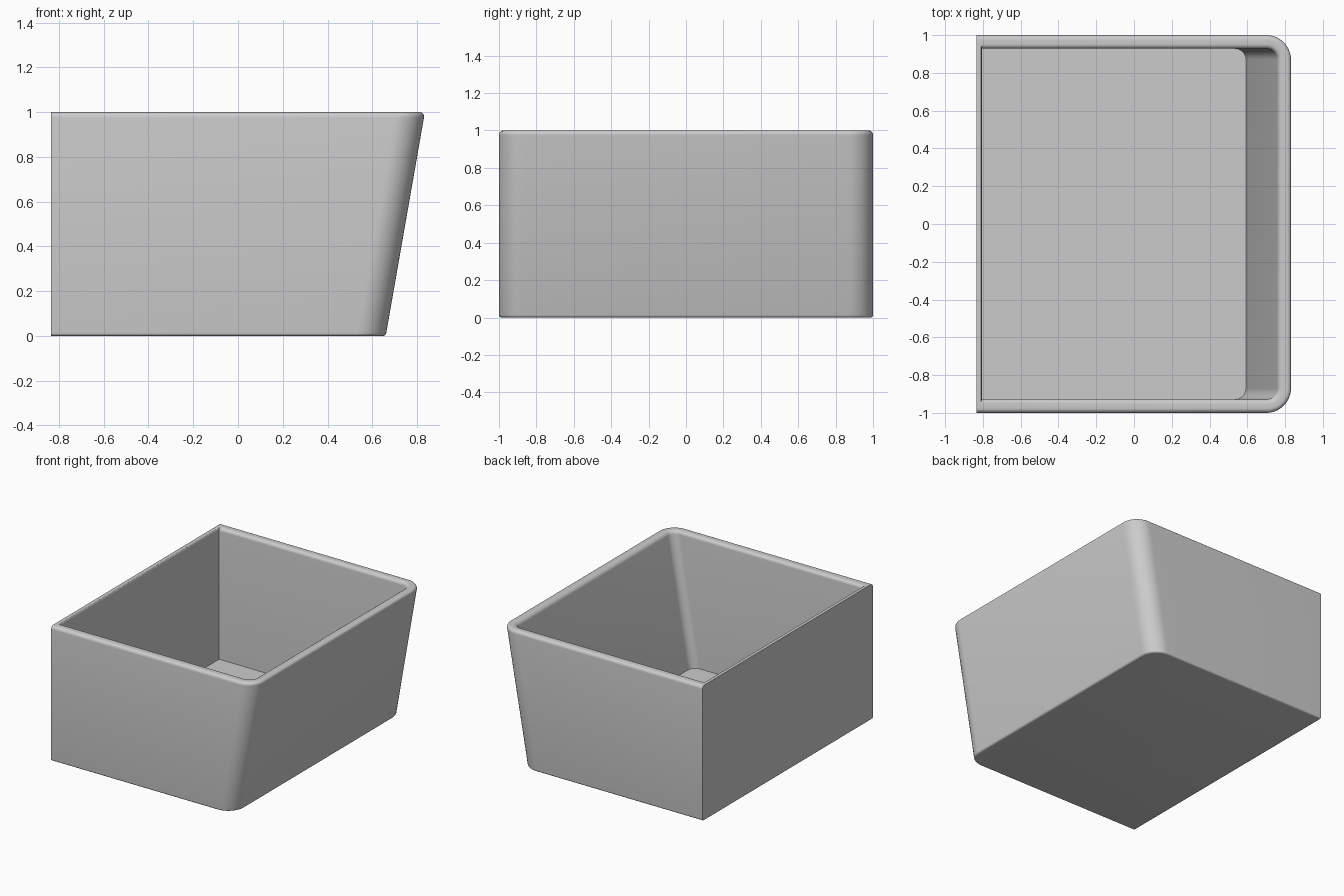
import bpy, bmesh
from math import sin, cos, pi, radians

cube = bpy.data.objects.get("Cube")
if cube:
    bpy.data.objects.remove(cube)

BACK, FRONT, HALF = -0.835, 0.835, 1.0
SLOPE = 0.175          # lean of the front wall
WALL, BACK_WALL = 0.072, 0.03
RADIUS, STEPS = 0.13, 12
FLOOR = 0.025


def material(name, value):
    mat = bpy.data.materials.new(name)
    mat.use_nodes = True
    colour = (value, value, value, 1)
    mat.diffuse_color = colour
    mat.node_tree.nodes["Principled BSDF"].inputs["Base Color"].default_value = colour
    return mat


def outline(z, inset, back_inset):
    """Square back corners, rounded front corners, leaning with height."""
    front = FRONT - SLOPE * (1 - z) - inset
    half, r, back = HALF - inset, RADIUS - inset, BACK + back_inset
    pts = [(back, -half, z)]
    for side in (-1, 1):
        for i in range(STEPS + 1):
            t = i / STEPS * pi / 2
            a = t - pi / 2 if side < 0 else t
            pts.append((front - r + r * cos(a), side * (half - r) + r * sin(a), z))
    pts.append((back, half, z))
    return pts


def fillet(r, n=6):
    """Quarter circle as (inset, drop) pairs, from the wall to the edge."""
    return [(r * (1 - cos(i / n * pi / 2)), r * (1 - sin(i / n * pi / 2)))
            for i in range(n + 1)]


# Section through the wall: height, wall inset, back wall inset
section = [(drop, inset, 0) for inset, drop in reversed(fillet(0.013))]
section += [(1 - drop, inset, 0) for inset, drop in fillet(0.025)]
inner = list(zip(reversed(fillet(0.025)), reversed(fillet(0.008))))
section += [(1 - side[1], WALL - side[0], BACK_WALL - back[0]) for side, back in inner]
section.append((FLOOR, WALL, BACK_WALL))

# Bin shell, skinned from rings
bm = bmesh.new()
rings = [[bm.verts.new(p) for p in outline(*s)] for s in section]
for low, high in zip(rings, rings[1:]):
    for i in range(len(low)):
        j = (i + 1) % len(low)
        bm.faces.new((low[i], low[j], high[j], high[i]))
bm.faces.new(reversed(rings[0]))
bm.faces.new(rings[-1])
bmesh.ops.recalc_face_normals(bm, faces=bm.faces[:])

mesh = bpy.data.meshes.new("storage_bin")
bm.to_mesh(mesh)
bm.free()
mesh.materials.append(material("light grey", 0.6))
bin_body = bpy.data.objects.new("storage_bin", mesh)
bpy.context.collection.objects.link(bin_body)

bpy.ops.object.select_all(action="DESELECT")
bin_body.select_set(True)
bpy.context.view_layer.objects.active = bin_body
bpy.ops.object.shade_smooth_by_angle(angle=radians(30))
